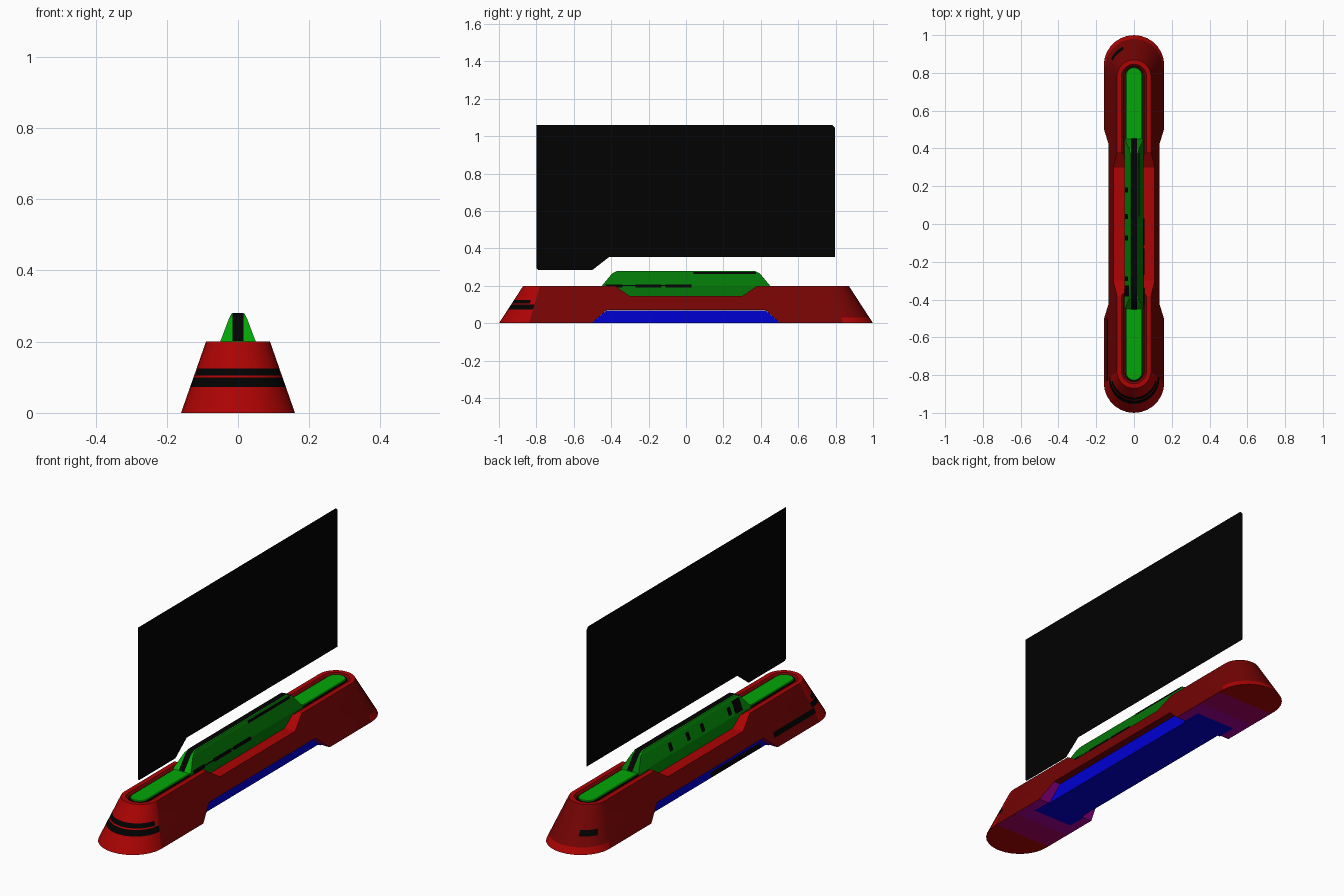
import bpy, bmesh, math

if "Cube" in bpy.data.objects:
    bpy.data.objects.remove(bpy.data.objects["Cube"])

def mat(name, rgb):
    m = bpy.data.materials.new(name)
    m.diffuse_color = (*rgb, 1)
    m.use_nodes = True
    m.node_tree.nodes["Principled BSDF"].inputs["Base Color"].default_value = m.diffuse_color
    return m

RED = mat("red", (0.41, 0.001, 0.001))
DARK_RED = mat("dark red", (0.175, 0.001, 0.001))
GREEN = mat("green", (0.001, 0.38, 0.002))
MID_GREEN = mat("mid green", (0.001, 0.25, 0.002))
DARK_GREEN = mat("dark green", (0.001, 0.18, 0.002))
BLUE = mat("blue", (0.0, 0.0, 0.65))
BLACK = mat("black", (0.0005, 0.0005, 0.0005))
PURPLE = mat("purple", (0.36, 0.0, 0.30))
PLUM = mat("plum", (0.38, 0.0, 0.12))

def make(name, verts, faces, *mats):
    me = bpy.data.meshes.new(name)
    me.from_pydata(verts, [], faces)
    for m in mats:
        me.materials.append(m)
    ob = bpy.data.objects.new(name, me)
    bpy.context.collection.objects.link(ob)
    return ob

def fix_normals(ob):
    bm = bmesh.new()
    bm.from_mesh(ob.data)
    bmesh.ops.recalc_face_normals(bm, faces=bm.faces)
    bm.to_mesh(ob.data)
    bm.free()

def loft(name, rings, *mats):
    """Closed solid through rings of equal point count."""
    n = len(rings[0])
    verts = [v for r in rings for v in r]
    faces = [tuple(range(n)), tuple(range(len(verts) - n, len(verts)))]
    for k in range(len(rings) - 1):
        for i in range(n):
            j = (i + 1) % n
            faces.append((k*n + i, k*n + j, k*n + n + j, k*n + n + i))
    ob = make(name, verts, faces, *mats)
    fix_normals(ob)
    return ob

def stadium(r, c, z, seg=14):
    pts = []
    for sy in (1, -1):
        for i in range(seg + 1):
            a = math.pi * i / seg
            pts.append((sy * r * math.cos(a), sy * (c + r * math.sin(a)), z))
    return pts

def rect(w, l, z):
    return [(w, -l, z), (w, l, z), (-w, l, z), (-w, -l, z)]

def prism(name, yz, w, m):
    return loft(name, [[(x, y, z) for y, z in yz] for x in (-w, w)], m)

def smooth(ob):
    bpy.ops.object.select_all(action='DESELECT')
    ob.select_set(True)
    bpy.context.view_layer.objects.active = ob
    bpy.ops.object.shade_smooth_by_angle(angle=math.radians(30))

def wall(z):          # half width of the body at a height
    return 0.16 - 0.35 * z

# Body: tapered rounded bar with a shallow recess along its top
levels = [0, 0.03, 0.052, 0.073, 0.099, 0.105, 0.125, 0.2]
rings = [stadium(wall(z), 0.84 - 0.3 * z, z) for z in levels]
rings += [stadium(0.066, 0.78, 0.2), stadium(0.055, 0.78, 0.19)]
body = loft("body", rings, RED, BLACK, DARK_RED, PURPLE)

# Darker flanks, tail and recess; black nose bands and small tail mark
for p in body.data.polygons:
    c, n = p.center, p.normal
    flank = abs(c.y) < 0.7 and abs(n.x) > 0.5
    tail = c.y > 0.7 and c.z > 0.03 and abs(n.z) < 0.7
    recess = 0.185 < c.z < 0.199
    if flank or tail or recess:
        p.material_index = 2
    if c.y < -0.82 and (0.073 < c.z < 0.099 or 0.105 < c.z < 0.125):
        p.material_index = 1
    if c.y > 0.85 and -0.12 < c.x < -0.06 and 0.073 < c.z < 0.099:
        p.material_index = 1

# Cut the underside arch and the upper saddle
arch = [(-0.515, -0.01), (-0.505, 0.0), (-0.425, 0.07), (0.425, 0.07), (0.505, 0.0), (0.515, -0.01)]
saddle = [(-0.45, 0.25), (-0.38, 0.2), (-0.3, 0.145), (0.3, 0.145), (0.38, 0.2), (0.45, 0.25)]
cutters = [prism("arch_cutter", arch, 0.3, RED), prism("saddle_cutter", saddle, 0.3, RED)]
for c in cutters:
    c.hide_render = True
    b = body.modifiers.new("cut", 'BOOLEAN')
    b.operation, b.object, b.solver = 'DIFFERENCE', c, 'EXACT'
deps = bpy.context.evaluated_depsgraph_get()
cut = bpy.data.meshes.new_from_object(body.evaluated_get(deps))
body.modifiers.clear()
body.data = cut
for c in cutters:
    bpy.data.objects.remove(c)

# Arch ends purple, arch ceiling and right saddle shelf dark
for p in cut.polygons:
    c, n = p.center, p.normal
    if abs(n.x) < 0.05 and abs(c.y) < 0.51 and 0.005 < c.z < 0.072:
        p.material_index = 3 if abs(n.y) > 0.3 else 2
    if abs(n.x) < 0.05 and n.z > 0.5 and c.x > 0.02 and abs(c.y) < 0.4 and 0.14 < c.z < 0.185:
        p.material_index = 2
smooth(body)

# Blue keel filling the arch
prism("keel", [(-0.505, 0), (-0.425, 0.069), (0.425, 0.069), (0.505, 0)], 0.1, BLUE)

# Tinted patches under both ends
def underside(name, s, a, b, w, z, m):
    quad = [(-w, s*a, z), (-w, s*b, z), (w, s*b, z), (w, s*a, z)]
    make(name, quad, [(0, 1, 2, 3) if s > 0 else (3, 2, 1, 0)], m)

for s, end in ((1, "rear"), (-1, "front")):
    underside(end + "_inner_patch", s, 0.506, 0.68, 0.158, -0.001, PURPLE)
    underside(end + "_outer_patch", s, 0.68, 0.82, 0.158, -0.001, PLUM)
    underside(end + "_keel_tip", s, 0.5, 0.6, 0.11, -0.002, BLUE)

# Green inlay with dark outline in the top recess
smooth(loft("inlay_outline", [stadium(0.049, 0.785, z) for z in (0.185, 0.194)], BLACK))
smooth(loft("inlay", [stadium(0.044, 0.785, 0.185), stadium(0.044, 0.785, 0.197),
                      stadium(0.041, 0.785, 0.2)], GREEN))

# Central hump: bright front and top, darker flanks and back
hump = loft("hump", [rect(0.051, 0.44, 0.14), rect(0.05, 0.45, 0.2),
                     rect(0.025, 0.395, 0.266), rect(0.018, 0.37, 0.279)],
            GREEN, MID_GREEN, DARK_GREEN)
for p in hump.data.polygons:
    if p.normal.x > 0.5 or p.normal.y > 0.5:
        p.material_index = 2
    elif p.normal.x < -0.5:
        p.material_index = 1

# Black spine strip over the hump
path = [(-0.452, 0.202), (-0.397, 0.268), (-0.37, 0.281), (0.37, 0.281), (0.397, 0.268), (0.452, 0.202)]
make("spine_strip", [(x, y, z) for y, z in path for x in (-0.015, 0.015)],
     [(2*i, 2*i + 1, 2*i + 3, 2*i + 2) for i in range(5)], BLACK)

# Small black plates on the flanks
def plate(name, side, y0, y1, z0, z1, width):
    pts = [(side * (width(z) + 0.0015), y, z) for y, z in ((y0, z0), (y1, z0), (y1, z1), (y0, z1))]
    make(name, pts, [(0, 1, 2, 3) if side > 0 else (3, 2, 1, 0)], BLACK)

def hump_wall(z):
    return 0.05 - 0.38 * (z - 0.2)

for y0, y1 in ((-0.43, -0.34), (-0.27, -0.13), (-0.11, 0.03)):
    plate("right_vent", 1, y0, y1, 0.192, 0.208, hump_wall)
plate("right_vent_line", 1, -0.34, -0.1, 0.198, 0.204, hump_wall)
plate("right_top_vent", 1, 0.04, 0.375, 0.262, 0.275, lambda z: hump_wall(z) + 0.0015)
for y in (0.18, 0.04, -0.075, -0.29):
    plate("left_window", -1, y - 0.013, y + 0.013, 0.213, 0.25, hump_wall)
plate("left_door", -1, -0.385, -0.325, 0.205, 0.265, hump_wall)
plate("left_side_stripe", -1, -0.83, -0.5, 0.045, 0.07, wall)
plate("left_keel_stripe", -1, -0.45, -0.05, 0.002, 0.03, lambda z: 0.1)

# Flat black panel floating above
panel = [(-0.8, 0.295), (-0.79, 0.285), (-0.5, 0.285), (-0.41, 0.355), (0.797, 0.355),
         (0.797, 1.045), (0.782, 1.06), (-0.8, 1.06)]
make("panel", [(0, y, z) for y, z in panel], [tuple(range(len(panel)))], BLACK)
